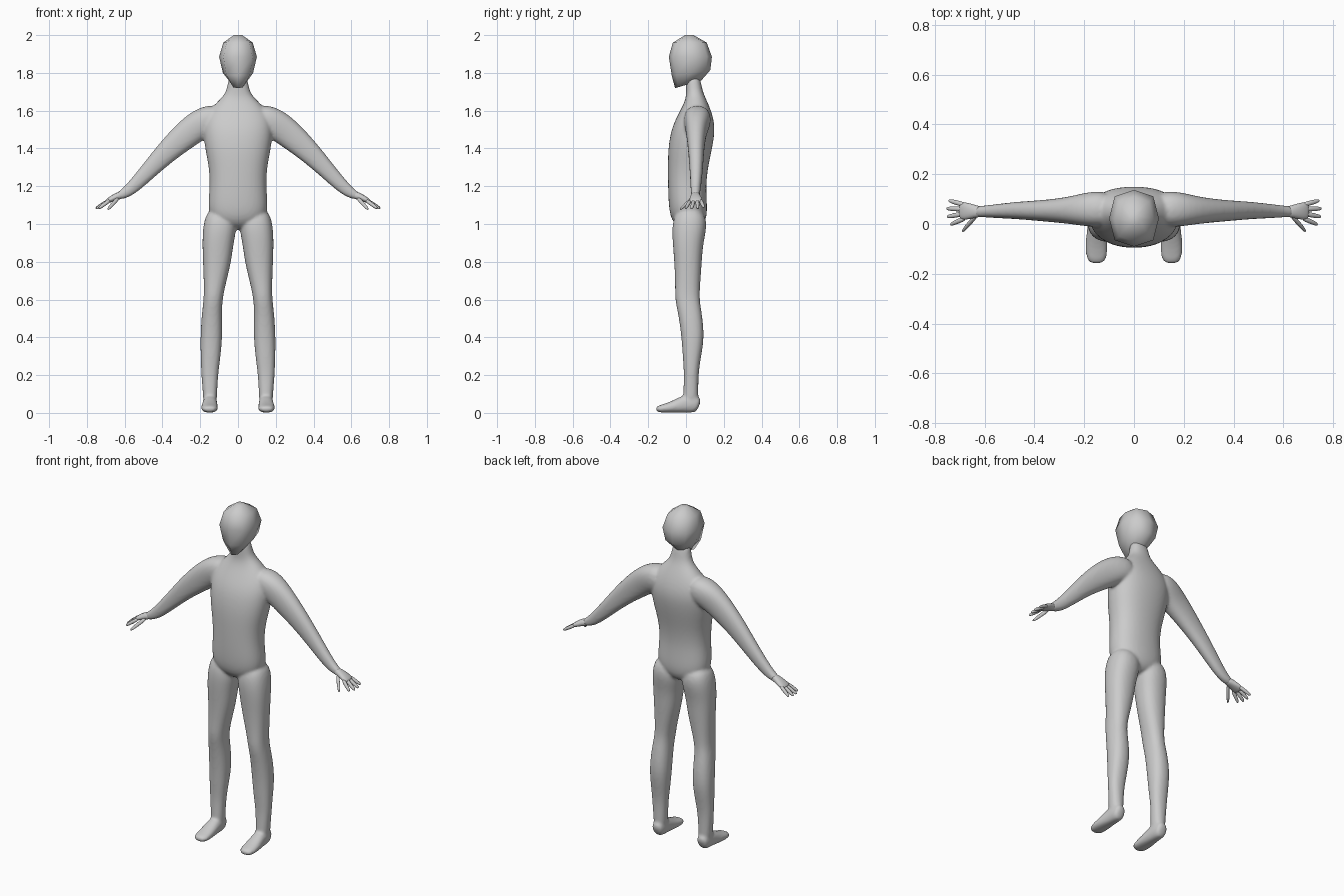
import bpy, bmesh, math
from mathutils import Vector

X, Y = Vector((1, 0, 0)), Vector((0, 1, 0))


def sgnpow(v, e):
    return math.copysign(abs(v) ** e, v)


def loft(bm, sections, side=Y, n=16, power=2.3, flip=1):
    """Skin rounded sections (x, y, z, radius along side, other radius, tilt)."""
    cs = [Vector((s[0] * flip, s[1], s[2])) for s in sections]
    rings = []
    for i, s in enumerate(sections):
        t = cs[min(i + 1, len(cs) - 1)] - cs[max(i - 1, 0)]
        v = t.cross(side).normalized()
        tilt = s[5] if len(s) > 5 else 0
        ring = []
        for k in range(n):
            a = 2 * math.pi * k / n
            p = cs[i] + side * s[3] * sgnpow(math.cos(a), 2 / power) \
                + v * s[4] * sgnpow(math.sin(a), 2 / power)
            p.z += tilt * (p.y - s[1])
            ring.append(bm.verts.new(p))
        rings.append(ring)
    for a, b in zip(rings, rings[1:]):
        for k in range(n):
            bm.faces.new((a[k], a[(k + 1) % n], b[(k + 1) % n], b[k]))
    bm.faces.new(rings[0])
    bm.faces.new(rings[-1])


def finish(bm, name, subdiv=0):
    bmesh.ops.recalc_face_normals(bm, faces=bm.faces)
    me = bpy.data.meshes.new(name)
    bm.to_mesh(me)
    bm.free()
    me.shade_smooth()
    ob = bpy.data.objects.new(name, me)
    bpy.context.collection.objects.link(ob)
    if subdiv:
        ob.modifiers.new("round", 'SUBSURF').levels = subdiv
        ob.modifiers["round"].render_levels = subdiv
    return ob


# torso and neck, bottom to top
torso = [(0, .02, .97, .05, .07), (0, .015, 1.02, .097, .15), (0, .01, 1.1, .104, .163),
         (0, .005, 1.2, .102, .151), (0, .01, 1.3, .108, .156), (0, .022, 1.4, .119, .178),
         (0, .038, 1.5, .119, .19), (0, .048, 1.57, .097, .18), (0, .053, 1.63, .069, .13),
         (0, .051, 1.67, .052, .085), (0, .043, 1.71, .043, .058), (0, .036, 1.8, .037, .05)]
# leg, hip to ankle
leg = [(.085, .02, 1.08, .07, .07), (.094, .02, 1.0, .097, .092), (.107, .01, .9, .082, .084),
       (.111, .011, .8, .074, .076), (.124, .009, .68, .067, .058), (.132, .006, .6, .066, .05),
       (.138, .021, .53, .064, .054), (.141, .038, .4, .062, .06), (.146, .03, .28, .047, .052),
       (.15, .028, .2, .038, .045), (.148, .025, .1, .041, .038), (.148, .024, .04, .04, .036)]
# foot, heel to toe
foot = [(.148, .072, .04, .025, .03), (.148, .052, .05, .037, .05), (.148, 0, .05, .038, .05),
        (.15, -.05, .036, .043, .036), (.151, -.11, .024, .047, .024), (.15, -.163, .019, .036, .016)]
# arm, shoulder to wrist
arm = [(.08, .06, 1.57, .07, .07), (.17, .06, 1.548, .075, .082), (.245, .055, 1.498, .056, .081),
       (.365, .053, 1.395, .043, .063), (.465, .055, 1.29, .036, .047),
       (.57, .051, 1.18, .027, .035), (.615, .05, 1.155, .023, .025), (.64, .05, 1.145, .022, .018)]

bm = bmesh.new()
loft(bm, torso)
for s in (1, -1):
    loft(bm, leg, flip=s)
    loft(bm, foot, side=X, flip=s)
    loft(bm, arm, flip=s)
body = finish(bm, "body", 2)
# fuse the limbs and soften the joints
fuse = body.modifiers.new("fuse", 'REMESH')
fuse.mode = 'VOXEL'
fuse.voxel_size = .008
fuse.use_smooth_shade = True
soft = body.modifiers.new("soften", 'SMOOTH')
soft.factor = .5
soft.iterations = 6

# hands: palm, four fingers and a thumb
palm = [(.605, .05, 1.158, .021, .022), (.635, .05, 1.148, .025, .02),
        (.662, .052, 1.137, .034, .018), (.69, .052, 1.122, .037, .013), (.702, .052, 1.115, .03, .008)]
digits = [((.675, .024, 1.128), (.738, -.002, 1.082)), ((.68, .042, 1.127), (.752, .029, 1.08)),
          ((.68, .06, 1.127), (.754, .062, 1.082)), ((.675, .076, 1.13), (.745, .094, 1.088)),
          ((.63, .038, 1.142), (.69, -.03, 1.076))]
for s, name in ((1, "left_hand"), (-1, "right_hand")):
    bm = bmesh.new()
    loft(bm, palm, n=12, flip=s)
    for a, b in digits:
        a, b = Vector(a), Vector(b)
        loft(bm, [(*a.lerp(b, f), r, r) for f, r in ((0, .011), (.5, .011), (.85, .009), (1, .005))],
             n=8, flip=s)
    finish(bm, name, 1)

# faceted head, chin to crown
head = [(0, .012, 1.74, .07, .033, .3), (0, .027, 1.8, .102, .08, .15),
        (0, .023, 1.885, .114, .1), (0, .02, 1.96, .09, .078), (0, .018, 2.0, .022, .022)]
bm = bmesh.new()
loft(bm, head, n=8, power=2.7)
finish(bm, "head")
